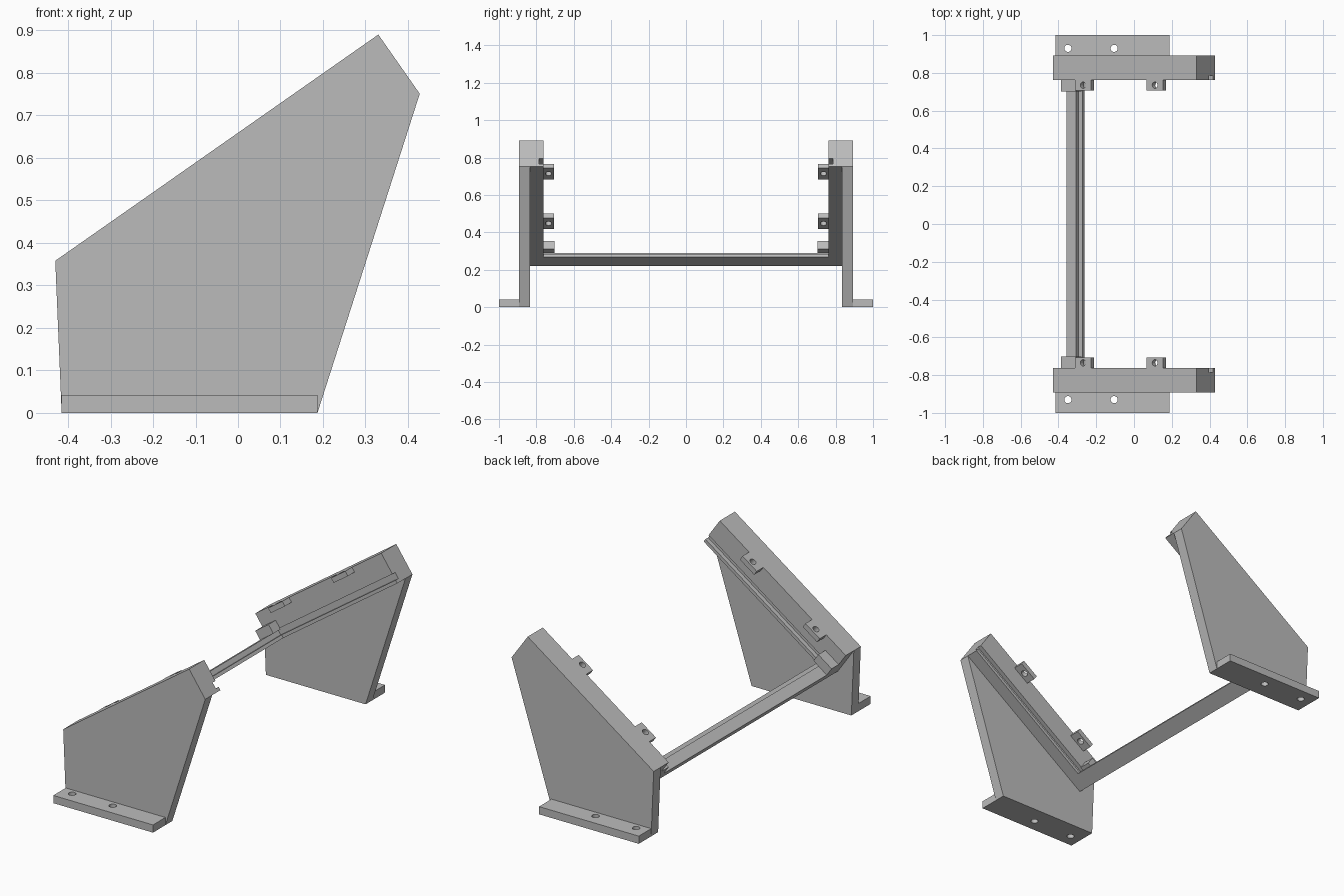
import bpy, bmesh, math
from mathutils import Vector

cube = bpy.data.objects.get("Cube")
if cube:
    bpy.data.objects.remove(cube, do_unlink=True)

grey = bpy.data.materials.new("plain grey")
grey.use_nodes = True
colour = (0.5, 0.5, 0.5, 1)
grey.diffuse_color = colour
grey.node_tree.nodes["Principled BSDF"].inputs["Base Color"].default_value = colour

# Sloped frame: u runs up the slope, h rises at right angles to it
TILT = math.radians(35)
ALONG = Vector((math.cos(TILT), math.sin(TILT)))
UP = Vector((-math.sin(TILT), math.cos(TILT)))
LENGTH, DEPTH = 0.928, 0.17
CORNER = Vector((-0.43, 0.358)) - UP * DEPTH

INNER, WALL, OUTER = 0.763, 0.833, 0.893


def at(u, h):
    return CORNER + ALONG * u + UP * h


def slab(u0, u1, h0, h1):
    return [at(u0, h0), at(u1, h0), at(u1, h1), at(u0, h1)]


def prism(name, profile, y0, y1):
    """Extrude an x-z profile along y."""
    bm = bmesh.new()
    face = bm.faces.new([bm.verts.new((p[0], y0, p[1])) for p in profile])
    new = bmesh.ops.extrude_face_region(bm, geom=[face])["geom"]
    verts = [g for g in new if isinstance(g, bmesh.types.BMVert)]
    bmesh.ops.translate(bm, verts=verts, vec=(0, y1 - y0, 0))
    bmesh.ops.recalc_face_normals(bm, faces=bm.faces)
    mesh = bpy.data.meshes.new(name)
    bm.to_mesh(mesh)
    bm.free()
    mesh.materials.append(grey)
    obj = bpy.data.objects.new(name, mesh)
    bpy.context.collection.objects.link(obj)
    return obj


def drill(x, y, z, radius, tilt=0):
    """Round cutter, upright unless tilted about y."""
    bpy.ops.mesh.primitive_cylinder_add(vertices=24, radius=radius, depth=0.15,
                                        location=(x, y, z), rotation=(0, tilt, 0))
    return bpy.context.object


def cut(obj, cutters):
    """Subtract the cutters, bake the result and remove them."""
    for cutter in cutters:
        cutter.hide_render = True
        mod = obj.modifiers.new("cut", "BOOLEAN")
        mod.operation, mod.solver, mod.object = "DIFFERENCE", "EXACT", cutter
    graph = bpy.context.evaluated_depsgraph_get()
    mesh = bpy.data.meshes.new_from_object(obj.evaluated_get(graph))
    obj.modifiers.clear()
    obj.data = mesh
    mesh.materials.clear()
    mesh.materials.append(grey)
    for cutter in cutters:
        bpy.data.objects.remove(cutter, do_unlink=True)


for side, s in (("front", -1), ("back", 1)):
    # Upright side plate
    prism(side + "_side_plate",
          [(-0.415, 0), (0.187, 0), at(LENGTH, 0), at(LENGTH, DEPTH), at(0, DEPTH)],
          s * WALL, s * OUTER)

    # Foot flange with two screw holes
    foot = prism(side + "_foot",
                 [(-0.415, 0), (0.187, 0), (0.187, 0.042), (-0.415, 0.042)],
                 s * OUTER, s)
    cut(foot, [drill(x, s * 0.93, 0.02, 0.019) for x in (-0.35, -0.105)])

    # Sloped ledge with a panel groove open at its upper end
    ledge = prism(side + "_ledge", slab(0, LENGTH, 0, DEPTH), s * INNER, s * WALL)
    cut(ledge, [prism("groove_cutter", slab(0.061, LENGTH + 0.1, 0.018, 0.052),
                      s * (INNER - 0.1), s * (INNER + 0.024))])

    # Screw tabs flush with the top of the ledge
    for place, u in (("lower", 0.143), ("upper", 0.607)):
        tab = prism(f"{side}_{place}_tab", slab(u, u + 0.105, DEPTH - 0.028, DEPTH),
                    s * 0.706, s * INNER)
        middle = at(u + 0.0525, DEPTH - 0.014)
        cut(tab, [drill(middle.x, s * 0.735, middle.y, 0.017, -TILT)])

    # Corner block holding the panel down
    prism(side + "_corner_block", slab(0, 0.098, 0.045, 0.096), s * 0.702, s * INNER)

# Stepped crossbar joining both ledges
prism("crossbar",
      [at(0, 0), at(0.087, 0), at(0.087, 0.018), at(0.061, 0.018), at(0.061, 0.045), at(0, 0.045)],
      -INNER, INNER)
